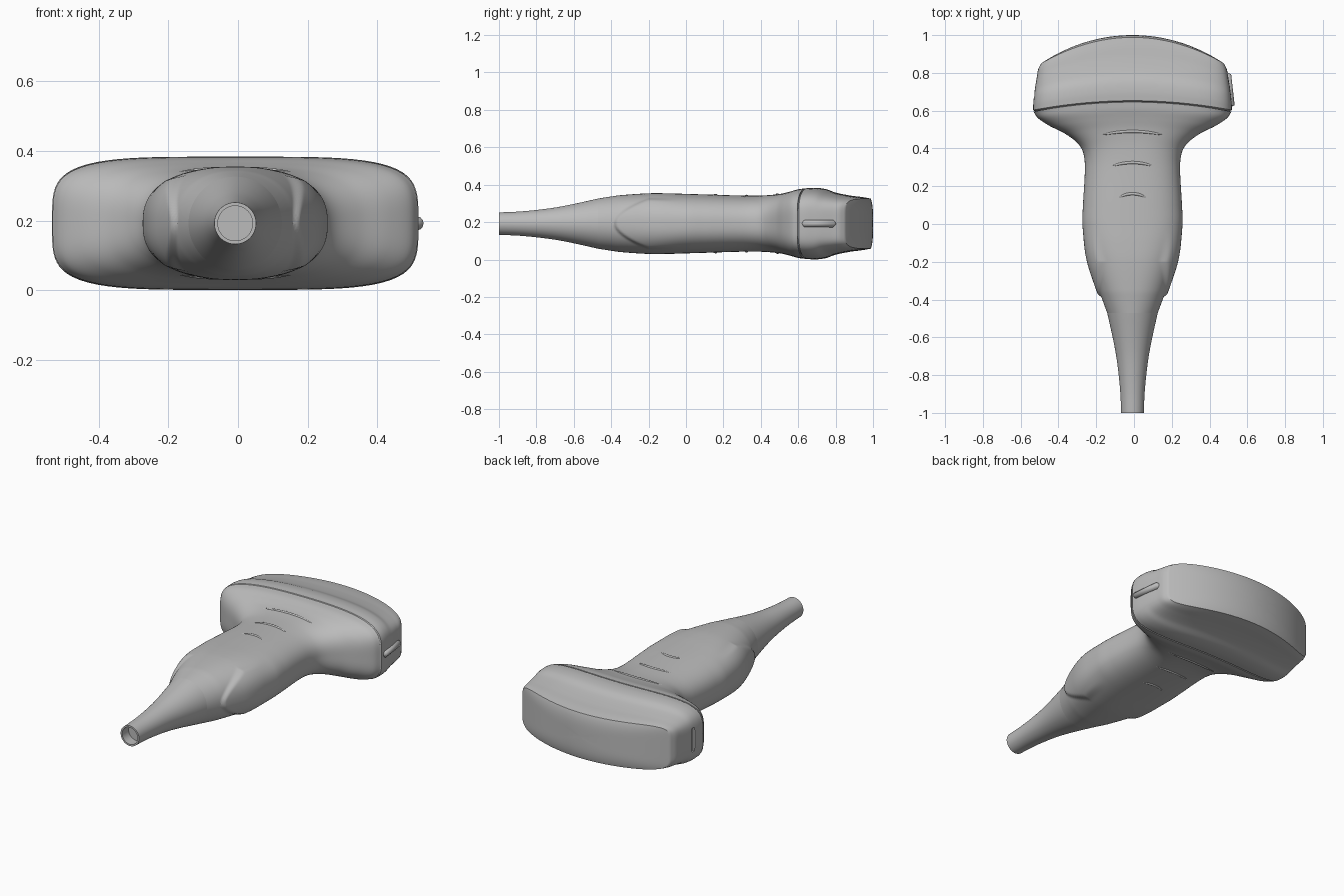
import bpy
import math

cube = bpy.data.objects.get("Cube")
if cube:
    bpy.data.objects.remove(cube, do_unlink=True)

CX, CZ, SEG = -0.008, 0.192, 128

grey = bpy.data.materials.new("plain_grey")
grey.use_nodes = True
grey.diffuse_color = (0.5, 0.5, 0.5, 1)
grey.node_tree.nodes["Principled BSDF"].inputs["Base Color"].default_value = (0.5, 0.5, 0.5, 1)


def smooth(t):
    t = max(0, min(1, t))
    return t * t * (3 - 2 * t)


def interp(keys, y):
    """Smooth interpolation of key rows, the first column being y."""
    i = max(k for k in range(len(keys) - 1) if keys[k][0] <= y or k == 0)
    a, b = keys[i], keys[i + 1]
    p, q = keys[max(i - 1, 0)], keys[min(i + 2, len(keys) - 1)]
    d = b[0] - a[0]
    t = (y - a[0]) / d
    row = [y]
    for c in range(1, len(a)):
        m0 = (b[c] - p[c]) / (b[0] - p[0]) * d
        m1 = (q[c] - a[c]) / (q[0] - a[0]) * d
        row.append((2*t**3 - 3*t*t + 1) * a[c] + (t**3 - 2*t*t + t) * m0
                   + (3*t*t - 2*t**3) * b[c] + (t**3 - t*t) * m1)
    return row


def section(y, bulge, w, h, n):
    """Rounded cross-section whose middle bows forward along y."""
    ring = []
    for k in range(SEG):
        a = 2 * math.pi * k / SEG
        c, s = math.cos(a), math.sin(a)
        r = (abs(c) ** n + abs(s) ** n) ** (-1 / n)
        ring.append((w * r * c, y + bulge * (1 - (r * c) ** 2), h * r * s))
    return ring


def finish(ob, angle=35):
    ob.data.materials.append(grey)
    bpy.ops.object.select_all(action='DESELECT')
    ob.select_set(True)
    bpy.context.view_layer.objects.active = ob
    bpy.ops.object.shade_smooth_by_angle(angle=math.radians(angle))
    return ob


def loft(name, rings):
    verts = [(x + CX, y, z + CZ) for ring in rings for x, y, z in ring]
    faces = []
    for i in range(len(rings) - 1):
        for k in range(SEG):
            a, b = i * SEG + k, i * SEG + (k + 1) % SEG
            faces.append((a, a + SEG, b + SEG, b))
    faces.append(tuple(range(SEG)))
    faces.append(tuple(reversed(range(len(verts) - SEG, len(verts)))))
    me = bpy.data.meshes.new(name)
    me.from_pydata(verts, [], faces)
    ob = bpy.data.objects.new(name, me)
    bpy.context.collection.objects.link(ob)
    return finish(ob)


# Cable boot: tapered sleeve with a hollow tip
boot_keys = [(-1, .06), (-.9, .064), (-.8, .073), (-.7, .086), (-.6, .105), (-.47, .134)]
boot = [section(-.94, 0, .05, .05, 2), section(-1, 0, .05, .05, 2)]
for i in range(25):
    y, r = interp(boot_keys, -1 + .53 * i / 24)
    boot.append(section(y, 0, r, r, 2))
loft("cable_boot", boot)

# Handle: y, bow, half width, half height, squareness
handle_keys = [
    (-.47, 0, .134, .134, 2), (-.4, 0, .160, .145, 2.1), (-.35, 0, .178, .152, 2.2),
    (-.2, 0, .225, .162, 2.4), (-.1, 0, .25, .162, 2.5), (0, 0, .265, .159, 2.5),
    (.1, 0, .262, .156, 2.5), (.3, 0, .252, .15, 2.5), (.38, .01, .262, .15, 2.6),
    (.43, .02, .293, .153, 2.8), (.48, .03, .36, .16, 3.1), (.52, .04, .44, .172, 3.5),
    (.56, .045, .5, .184, 4), (.595, .05, .524, .189, 4.2)]


def handle_ring(y):
    ring = []
    reach = .14 * math.sqrt(min(1, max(0, (y + .385) / .185)))
    fade = 1 - smooth((y + .25) / .25)
    for x, yy, z in section(*interp(handle_keys, y)):
        # raised side grip with a rounded nose
        lift = 1 + .08 * fade * smooth((reach - abs(z)) / .025) * smooth((y + .39) / .02)
        ring.append((x * lift, yy, z * lift))
    return ring


handle = [handle_ring(-.47 + 1.065 * i / 150) for i in range(151)]
handle.append(section(.597, .05, .514, .181, 4.2))
loft("handle", handle)

# Scan head: begins at the seam, ends in a bowed lens
head_keys = [
    (.603, .05, .526, .19, 4.2), (.64, .06, .525, .191, 4.3), (.68, .07, .521, .184, 4.5),
    (.72, .08, .516, .166, 4.8), (.78, .10, .506, .15, 5.5), (.82, .122, .499, .142, 6),
    (.85, .138, .484, .134, 7)]
head = [section(.596, .05, .514, .181, 4.2)]
head += [section(*interp(head_keys, .603 + .247 * i / 30)) for i in range(31)]
rim = section(.85, 0, .484, .134, 7)
for s in (.985, .96, .92, .85, .75, .65, .55, .45, .35, .25, .15, .07, .01):
    head.append([(x * s, .85 + .138 * (1 - (x * s / .484) ** 2) + .012 * (1 - s ** 4), z * s)
                 for x, y, z in rim])
scan_head = loft("scan_head", head)

# Narrow upright slot on the right side of the head
bpy.ops.mesh.primitive_cube_add(size=1, location=(CX - .53, .685, CZ))
cutter = bpy.context.object
cutter.name = "slot_cutter"
cutter.scale = (.04, .022, .14)
cutter.hide_render = True
cutter.hide_viewport = True
cut = scan_head.modifiers.new("slot", 'BOOLEAN')
cut.object = cutter
cut.operation = 'DIFFERENCE'
cut.solver = 'EXACT'


def tube(name, points, radius):
    cu = bpy.data.curves.new(name, 'CURVE')
    cu.dimensions = '3D'
    cu.bevel_depth = radius
    cu.bevel_resolution = 4
    cu.use_fill_caps = True
    sp = cu.splines.new('POLY')
    sp.points.add(len(points) - 1)
    for p, (x, y, z, r) in zip(sp.points, points):
        p.co = (x + CX, y, z + CZ, 1)
        p.radius = r
    ob = bpy.data.objects.new(name, cu)
    bpy.context.collection.objects.link(ob)
    cu.materials.append(grey)
    return ob


# Orientation rib on the left side of the head
tube("orientation_rib", [(.512, .625, 0, .5), (.522, .635, 0, 1), (.504, .785, 0, 1),
                         (.496, .795, 0, .5)], .02)


# Bowed finger ridges on the top and underside of the handle
def ridge(name, y0, half, side):
    pts = []
    for i in range(25):
        u = i / 12 - 1
        x, y = half * u, y0 - .025 * u * u
        key = y
        for _ in range(8):
            _, bow, w, h, n = interp(handle_keys, key)
            key = y - bow * (1 - (x / w) ** 2)
        z = h * (1 - abs(x / w) ** n) ** (1 / n)
        pts.append((x, y, side * (z - .003), 1.02 - abs(u) ** 3))
    tube(name, pts, .008)


for side, label in ((1, "top"), (-1, "bottom")):
    for k, (y0, half) in enumerate(((.49, .19), (.325, .125), (.16, .08))):
        ridge(f"{label}_finger_ridge_{k + 1}", y0, half, side)
